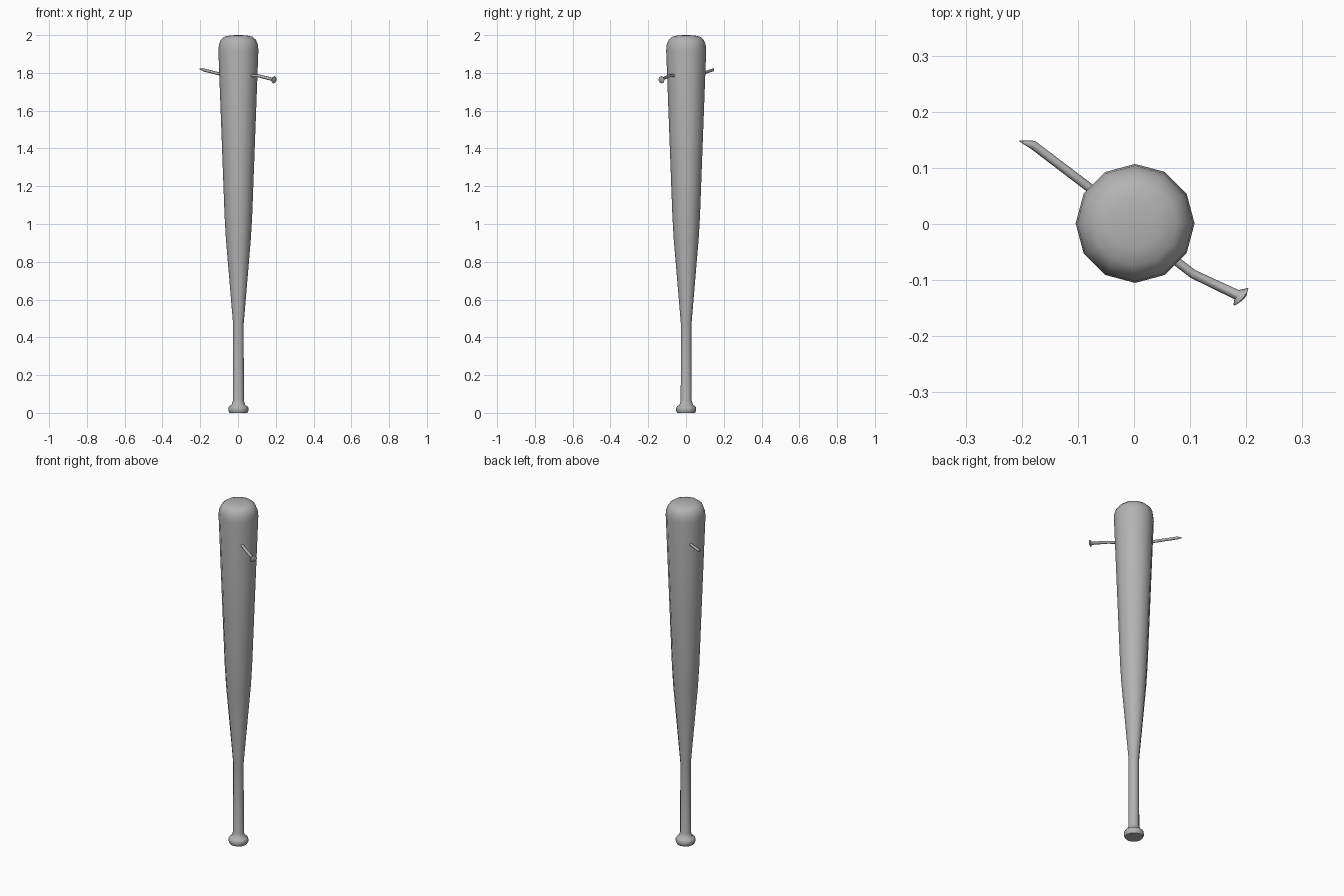
import bpy, bmesh, math
from mathutils import Vector

if "Cube" in bpy.data.objects:
    bpy.data.objects.remove(bpy.data.objects["Cube"])

# Mid-dark grey shared by both parts
grey = bpy.data.materials.new("dark_grey")
grey.diffuse_color = (0.45, 0.45, 0.45, 1)
grey.use_nodes = True
grey.node_tree.nodes["Principled BSDF"].inputs["Base Color"].default_value = grey.diffuse_color


def skin_rings(name, rings, angle):
    """Skin equal-sized vertex rings into a capped, smooth-shaded tube."""
    bm = bmesh.new()
    loops = [[bm.verts.new(p) for p in ring] for ring in rings]
    n = len(loops[0])
    for a, b in zip(loops, loops[1:]):
        for i in range(n):
            j = (i + 1) % n
            bm.faces.new((a[i], a[j], b[j], b[i]))
    bm.faces.new(loops[0][::-1])
    bm.faces.new(loops[-1])
    bmesh.ops.recalc_face_normals(bm, faces=bm.faces)
    mesh = bpy.data.meshes.new(name)
    bm.to_mesh(mesh)
    bm.free()
    mesh.materials.append(grey)
    ob = bpy.data.objects.new(name, mesh)
    bpy.context.collection.objects.link(ob)
    bpy.ops.object.select_all(action='DESELECT')
    ob.select_set(True)
    bpy.context.view_layer.objects.active = ob
    bpy.ops.object.shade_smooth_by_angle(angle=math.radians(angle))
    return ob


def ring(center, axis, radius, sides):
    axis = Vector(axis).normalized()
    u = Vector((0, 0, 1)).cross(axis)
    u = u.normalized() if u.length > 1e-4 else Vector((1, 0, 0))
    v = axis.cross(u)
    return [Vector(center) + radius * (u * math.cos(t) + v * math.sin(t))
            for t in (2 * math.pi * i / sides for i in range(sides))]


# Bat: turned profile of (radius, height), from knob to rounded barrel end
profile = [(0.047, 0), (0.053, 0.012), (0.053, 0.027), (0.047, 0.036),
           (0.036, 0.042), (0.029, 0.065), (0.028, 0.47), (0.066, 0.92),
           (0.073, 1.04), (0.106, 1.92), (0.103, 1.95), (0.093, 1.975),
           (0.075, 1.991), (0.045, 1.998), (0.012, 2.0)]
skin_rings("bat", [ring((0.002, 0.001, z), (0, 0, 1), r, 12)
                   for r, z in profile], 50)

# Bent nail driven through the barrel: (center, axis, radius)
shaft = Vector((-0.76, 0.62, 0.08))
bend = Vector((-0.83, 0.54, 0.08))
outer = Vector((-0.90, 0.41, 0.22))
head = Vector((-0.76, 0.62, 0.20))
stations = [((0.196, -0.131, 1.762), head, 0.008),
            ((0.191, -0.130, 1.763), head, 0.020),
            ((0.189, -0.129, 1.764), head, 0.019),
            ((0.183, -0.126, 1.766), outer, 0.009),
            ((0.105, -0.089, 1.785), bend, 0.008),
            ((0.070, -0.062, 1.785), shaft, 0.008),
            ((-0.080, 0.065, 1.790), shaft, 0.008),
            ((-0.180, 0.141, 1.815), outer, 0.008),
            ((-0.204, 0.148, 1.821), outer, 0.001)]
skin_rings("nail", [ring(c, a, r, 8) for c, a, r in stations], 55)
